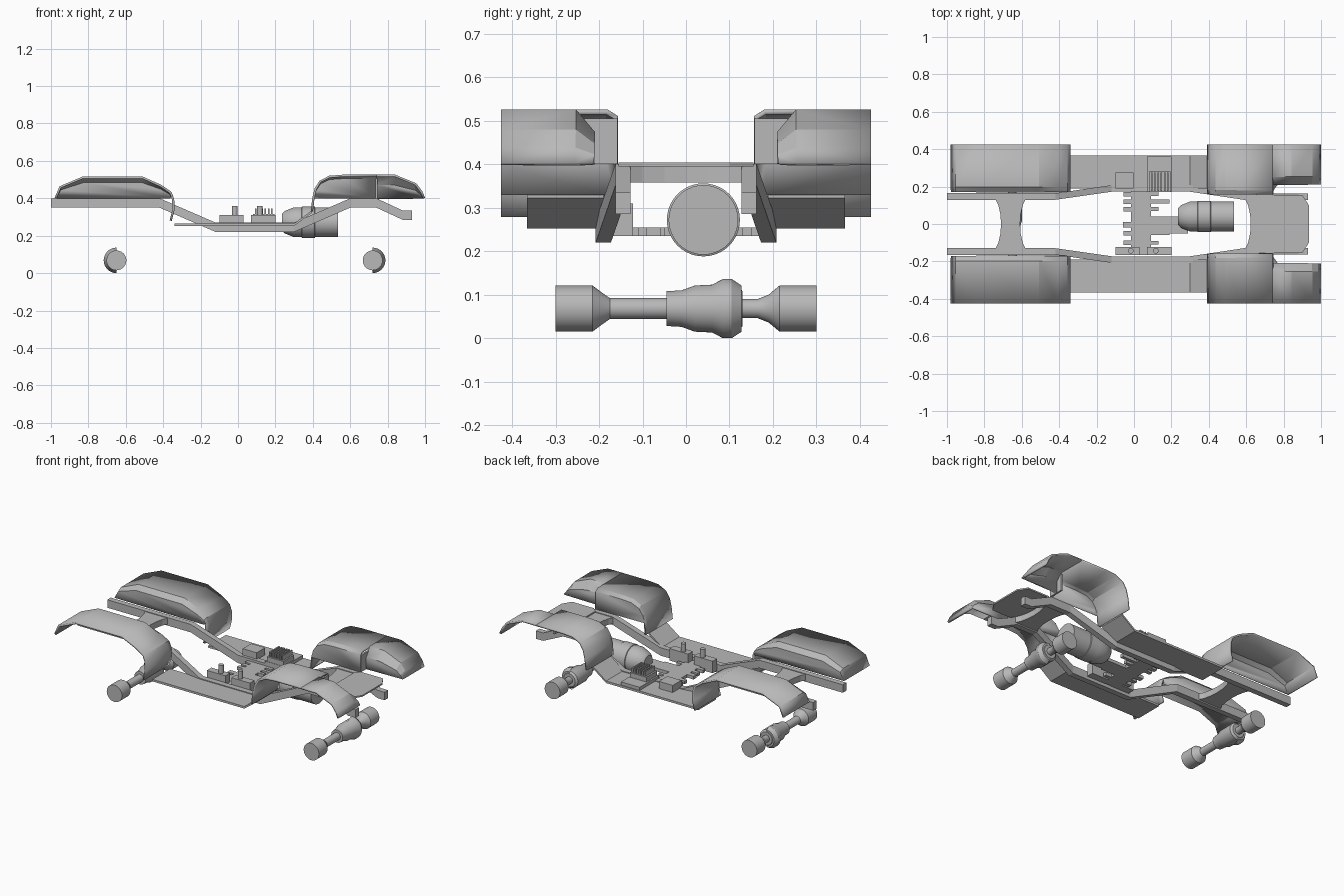
import bpy, bmesh, math

cube = bpy.data.objects.get("Cube")
if cube:
    bpy.data.objects.remove(cube)

GREY = (0.48, 0.48, 0.48, 1)
mat = bpy.data.materials.new("plain grey")
mat.use_nodes = True
mat.diffuse_color = GREY
mat.node_tree.nodes["Principled BSDF"].inputs["Base Color"].default_value = GREY


def finish(name, bm, smooth=None):
    bmesh.ops.remove_doubles(bm, verts=bm.verts, dist=1e-5)
    bmesh.ops.recalc_face_normals(bm, faces=bm.faces)
    mesh = bpy.data.meshes.new(name)
    bm.to_mesh(mesh)
    bm.free()
    mesh.materials.append(mat)
    ob = bpy.data.objects.new(name, mesh)
    bpy.context.collection.objects.link(ob)
    if smooth:
        bpy.ops.object.select_all(action='DESELECT')
        ob.select_set(True)
        bpy.context.view_layer.objects.active = ob
        bpy.ops.object.shade_smooth_by_angle(angle=math.radians(smooth))
    return ob


def loft(bm, rings, closed=True, caps=True):
    """Skin a list of point rings."""
    rows = [[bm.verts.new(p) for p in ring] for ring in rings]
    n = len(rows[0])
    for a, b in zip(rows, rows[1:]):
        for i in range(n if closed else n - 1):
            j = (i + 1) % n
            bm.faces.new((a[i], a[j], b[j], b[i]))
    if caps:
        bm.faces.new(rows[0])
        bm.faces.new(rows[-1])
    return rows


def box(name, x0, x1, y0, y1, z0, z1):
    bm = bmesh.new()
    loft(bm, [[(x0, y0, z), (x1, y0, z), (x1, y1, z), (x0, y1, z)] for z in (z0, z1)])
    return finish(name, bm)


def plate(name, outline, z0, z1):
    bm = bmesh.new()
    loft(bm, [[(x, y, z) for x, y in outline] for z in (z0, z1)])
    return finish(name, bm)


def lathe(name, prof, axis, o, start=0, sweep=360, n=40):
    """Turn (position, radius) points about an axis through o."""
    bm = bmesh.new()
    rings = []
    for k in range(n + 1):
        a = math.radians(start + sweep * k / n)
        c, s = math.cos(a), math.sin(a)
        turn = {'x': lambda t, r: (o[0] + t, o[1] + r * c, o[2] + r * s),
                'y': lambda t, r: (o[0] + r * c, o[1] + t, o[2] + r * s),
                'z': lambda t, r: (o[0] + r * c, o[1] + r * s, o[2] + t)}[axis]
        rings.append([turn(t, r) for t, r in prof])
    loft(bm, rings, closed=False, caps=False)
    bmesh.ops.dissolve_degenerate(bm, edges=bm.edges, dist=1e-5)
    return finish(name, bm, 30)


def fender(name, prof, side, inner, bevel, outer, drop):
    """Arched sheet with a bevelled inner wall, open on the outside."""
    low = 0.40
    bm = bmesh.new()
    rings = []
    for y, k in ((inner, drop), (inner + bevel, 1), (outer, 1)):
        rings.append([(x, side * y, low + (z - low) * k if z > low else z) for x, z in prof])
    rows = loft(bm, rings, closed=False, caps=False)
    wall = [v for v in rows[0] if v.co.z >= low]
    if wall[0].co.z > low + 0.001:
        wall.insert(0, bm.verts.new((wall[0].co.x, side * inner, low)))
    if wall[-1].co.z > low + 0.001:
        wall.append(bm.verts.new((wall[-1].co.x, side * inner, low)))
    bm.faces.new(wall)
    ob = finish(name, bm, 20)
    mod = ob.modifiers.new("sheet", 'SOLIDIFY')
    mod.thickness = 0.012
    mod.offset = 0


# Profiles in x and z
rear_arch = [(-.975, .40), (-.95, .46), (-.83, .51), (-.51, .51), (-.41, .465),
             (-.36, .43), (-.347, .395), (-.345, .34), (-.36, .28)]
front_arch = [(.395, .33), (.403, .40), (.415, .45), (.44, .49), (.49, .515),
              (.56, .52), (.74, .52)]
front_nose = [(.74, .52), (.84, .52), (.95, .475), (.98, .435), (.995, .40)]
rail_path = [(-1, .147, .40), (-.42, .147, .40), (-.12, .19, .27), (.3, .19, .27),
             (.6, .145, .40), (.74, .145, .40), (.88, .145, .335), (.93, .145, .335)]
step_path = [(-.34, .265), (.3, .265), (.395, .335)]

for s, tag in ((1, "left"), (-1, "right")):
    # Fenders
    fender("rear_fender_" + tag, rear_arch, s, .175, .025, .425, .78)
    fender("front_fender_" + tag, front_arch, s, .162, .02, .425, .9)
    fender("front_fender_nose_" + tag, front_nose, s, .215, .04, .425, .6)
    ys = sorted((s * .158, s * .255))
    box("fender_notch_wall_" + tag, .734, .745, ys[0], ys[1], .40, .505)

    # Frame rails
    bm = bmesh.new()
    loft(bm, [[(x, s * (y - .0175), z - .05), (x, s * (y + .0175), z - .05),
               (x, s * (y + .0175), z), (x, s * (y - .0175), z)] for x, y, z in rail_path])
    finish("frame_rail_" + tag, bm)

    # Side steps curling up into the front fender
    bm = bmesh.new()
    loft(bm, [[(x, s * .19, z - .013), (x, s * .365, z - .013),
               (x, s * .365, z), (x, s * .19, z)] for x, z in step_path])
    finish("side_step_" + tag, bm)

# Waisted cross members
for name, cx in (("rear_cross_member", -.66), ("front_cross_member", .675)):
    edge = [(-.13, .08), (-.1, .065), (-.05, .054), (0, .051), (.05, .054), (.1, .065), (.13, .08)]
    outline = [(cx + w, y) for y, w in edge] + [(cx - w, y) for y, w in reversed(edge)]
    plate(name, outline, .358, .396)

# Front deck plate with clipped corners
deck = [(.72, .13), (.75, .155), (.9, .155), (.935, .1)]
plate("front_deck", deck + [(x, -y) for x, y in reversed(deck)], .395, .404)

# Central tray with notched edges
box("centre_tray", -.015, .09, -.165, .2, .235, .255)
box("motor_arm", .09, .29, -.05, .04, .235, .255)
for i, y in enumerate((-.1, -.05, .08, .12, .16)):
    box("tray_tab_rear", -.055, -.015, y - .012, y + .012, .235, .255)
    box("tray_tab_front", .09, .13 + .06 * (i % 2), y - .01, y + .01, .235, .255)
box("tray_beam", -.06, -.015, -.02, .01, .235, .255)

# Control boxes and their knobs
for x in (-.035, .135):
    box("control_box", x - .065, x + .065, -.167, -.122, .235, .31)
    lathe("control_knob", [(0, 0), (0, .015), (.05, .015), (.05, 0)], 'z',
          (x + .018 * (1 if x < 0 else -1), -.143, .31), n=20)
box("receiver_box", -.1, -.003, .19, .275, .255, .31)
box("controller_box", .07, .2, .17, .36, .255, .285)
box("controller_block", .08, .195, .172, .28, .285, .315)
for i in range(6):
    x = .09 + i * .0175
    box("cooling_fin", x, x + .008, .177, .275, .315, .345)

# Motor
lathe("motor", [(.235, 0), (.235, .045), (.25, .06), (.3, .08), (.34, .08), (.342, .084),
                (.41, .084), (.412, .08), (.535, .08), (.535, 0)], 'x', (0, .04, .272))

# Axles with a wide half cover over the gears
axle = [(-.3, 0), (-.3, .053), (-.215, .053), (-.195, .038), (-.175, .024), (-.045, .024),
        (-.045, .04), (-.01, .042), (.02, .052), (.12, .052), (.13, .04), (.13, .022),
        (.165, .022), (.19, .032), (.215, .053), (.3, .053), (.3, 0)]
cover = [(-.045, 0), (-.045, .04), (-.01, .042), (.02, .053), (.06, .055), (.085, .068),
         (.105, .068), (.128, .053), (.128, 0)]
for name, x, start in (("rear", -.65, 90), ("front", .72, -90)):
    lathe(name + "_axle", axle, 'y', (x, 0, .068))
    lathe(name + "_gear_cover", cover, 'y', (x, 0, .068), start, 180, 24)
